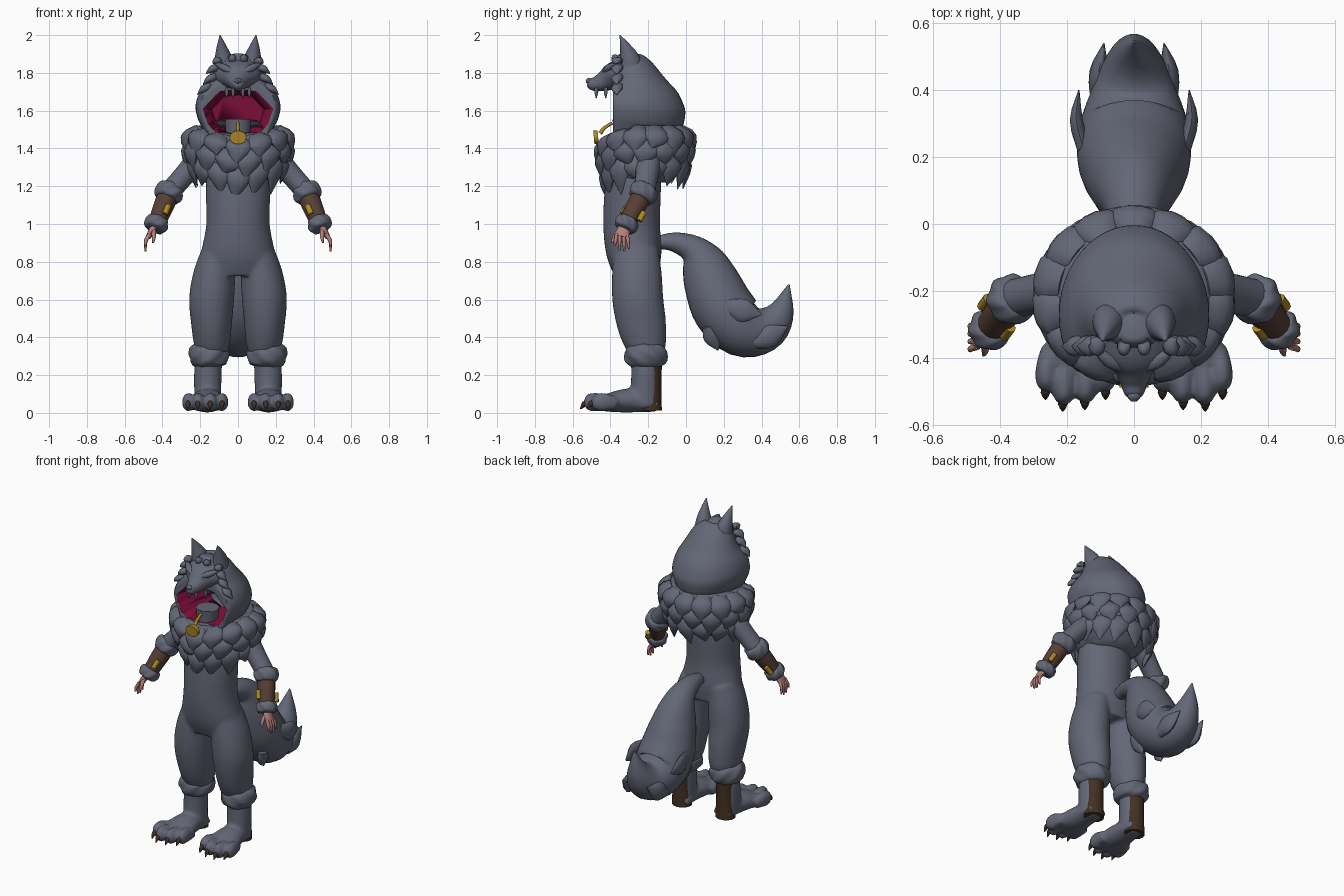
import bpy, bmesh, math, random
from mathutils import Vector

random.seed(4)
cube = bpy.data.objects.get("Cube")
if cube:
    bpy.data.objects.remove(cube)


def material(name, rgb):
    m = bpy.data.materials.new(name)
    m.use_nodes = True
    m.diffuse_color = (*rgb, 1)
    m.node_tree.nodes["Principled BSDF"].inputs["Base Color"].default_value = (*rgb, 1)
    return m


FUR = material("grey fur", (.125, .135, .18))
RED = material("crimson lining", (.2, .004, .04))
LEATHER = material("brown leather", (.095, .05, .035))
DARK = material("dark leather", (.055, .03, .016))
GOLD = material("gold", (.42, .25, .02))
SKIN = material("pink skin", (.45, .21, .19))
X, Y, Z = Vector((1, 0, 0)), Vector((0, 1, 0)), Vector((0, 0, 1))


def loft(bm, stations, side=X, n=16, steps=4, bump=0):
    """Smooth tube through (x, y, z, half width, half depth) stations."""
    p = [Vector(s) for s in stations]
    p = [p[0] * 2 - p[1]] + p + [p[-1] * 2 - p[-2]]
    path = []
    for a, b, c, d in zip(p, p[1:], p[2:], p[3:]):
        for k in range(steps):
            t = k / steps
            path.append((b * 2 + (c - a) * t + (a * 2 - b * 5 + c * 4 - d) * t * t
                         + (b * 3 - a - c * 3 + d) * t ** 3) / 2)
    path.append(p[-2])
    rings = []
    for i, s in enumerate(path):
        t = (path[min(i + 1, len(path) - 1)] - path[max(i - 1, 0)]).to_3d().normalized()
        u = (side - t * side.dot(t)).normalized()
        v = t.cross(u)
        ring = []
        for k in range(n):
            ang = math.tau * k / n
            f = 1 + bump * math.sin(6 * ang + i * .5)
            ring.append(bm.verts.new(s.to_3d() + f * (u * max(s[3], .002) * math.cos(ang)
                                                      + v * max(s[4], .002) * math.sin(ang))))
        rings.append(ring)
    for r, q in zip(rings, rings[1:]):
        for k in range(n):
            bm.faces.new((r[k], r[k - 1], q[k - 1], q[k]))
    bm.faces.new(rings[0])
    bm.faces.new(rings[-1])


def tuft(bm, base, tip, w, t, side=X, lift=(0, 0, 0)):
    base, tip = Vector(base), Vector(tip)
    mid = (base + tip) / 2 + Vector(lift)
    loft(bm, [(*base, w * .7, t), (*mid, w, t), (*tip, .002, .002)], side, 10, 3)


def finish(name, bm, mats, mirror=False, voxel=0):
    bmesh.ops.recalc_face_normals(bm, faces=bm.faces)
    me = bpy.data.meshes.new(name)
    bm.to_mesh(me)
    bm.free()
    for m in mats:
        me.materials.append(m)
    me.shade_smooth()
    me.set_sharp_from_angle(angle=math.radians(55))
    ob = bpy.data.objects.new(name, me)
    bpy.context.collection.objects.link(ob)
    if mirror:
        ob.modifiers.new("Mirror", 'MIRROR')
    if voxel:
        r = ob.modifiers.new("Remesh", 'REMESH')
        r.mode, r.voxel_size, r.use_smooth_shade = 'VOXEL', voxel, True
        ob.modifiers.new("Smooth", 'SMOOTH').iterations = 4
    return ob


def part(name, mat, stations, side=X, mirror=False, **kw):
    bm = bmesh.new()
    loft(bm, stations, side, **kw)
    return finish(name, bm, [mat], mirror)


# Suit body, legs and paws blended into one skin
bm = bmesh.new()
loft(bm, [(0, -.26, 1.42, .15, .13), (0, -.28, 1.2, .17, .148), (0, -.288, 1, .168, .15),
          (0, -.275, .85, .195, .147), (0, -.26, .74, .2, .12)], n=32)
for s in (-1, 1):
    loft(bm, [(s * x, y, z, a, b) for x, y, z, a, b in (
        (.1, -.265, .86, .09, .12), (.125, -.26, .73, .112, .132), (.14, -.255, .6, .119, .135),
        (.14, -.235, .47, .108, .13), (.14, -.215, .36, .095, .11), (.155, -.215, .28, .075, .08),
        (.16, -.215, .18, .073, .076), (.16, -.22, .03, .07, .08))], n=24)
    loft(bm, [(s * x, y, z, a, b) for x, y, z, a, b in (
        (.155, -.15, .04, .06, .035), (.16, -.28, .065, .08, .063), (.165, -.38, .058, .1, .055),
        (.17, -.46, .045, .1, .035))], n=20)
    for x, tip in ((.085, -.5), (.145, -.535), (.21, -.54), (.262, -.5)):
        x *= s
        loft(bm, [(x * .95, -.37, .05, .03, .035), (x, tip + .06, .058, .034, .05),
                  (x, tip + .02, .05, .03, .042), (x, tip, .045, .012, .015)], n=12)
finish("fur_suit_body", bm, [FUR], voxel=.011)

# Claws
bm = bmesh.new()
for x, tip in ((.085, -.525), (.147, -.555), (.213, -.56), (.265, -.525)):
    tuft(bm, (x, tip + .04, .055), (x, tip, .02), .014, .014, X, (0, 0, .01))
finish("toe_claws", bm, [DARK], True)

# Heel boots and shin cuffs
part("heel_boot", DARK, [(.16, -.186, .012, .064, .058), (.16, -.186, .13, .058, .056),
                         (.16, -.186, .25, .06, .058)], mirror=True)
part("shin_cuff", FUR, [(.15, -.212, .355, .08, .09), (.153, -.212, .33, .103, .11),
                        (.155, -.212, .29, .104, .112), (.158, -.212, .26, .09, .1),
                        (.158, -.212, .24, .06, .07)], mirror=True, n=36, bump=.04)

# Tail
bm = bmesh.new()
loft(bm, [(0, -.17, .9, .03, .03), (0, -.07, .905, .055, .05), (0, .03, .87, .08, .075),
          (0, .09, .795, .11, .12), (0, .14, .68, .145, .15), (0, .2, .55, .17, .165),
          (0, .3, .45, .162, .155), (0, .42, .45, .118, .125), (0, .5, .53, .07, .075),
          (0, .545, .68, .004, .004)], n=28)
for s in (-1, 1):
    tuft(bm, (s * .15, .22, .56), (s * .165, .4, .52), .06, .02, Z, (s * .015, 0, 0))
    tuft(bm, (s * .1, .36, .38), (s * .09, .54, .46), .06, .03, Z, (s * .01, 0, -.01))
    tuft(bm, (s * .1, .12, .46), (s * .07, .17, .33), .05, .025, Y)
finish("bushy_tail", bm, [FUR])

# Arms
part("upper_arm", FUR, [(.14, -.2, 1.43, .06, .06), (.23, -.2, 1.32, .066, .06),
                        (.3, -.21, 1.24, .06, .056), (.37, -.225, 1.16, .058, .056)], Y, True)
elbow, wrist = Vector((.365, -.225, 1.165)), Vector((.432, -.315, 1))
along = (wrist - elbow).normalized()
part("bracer", LEATHER, [(*elbow, .056, .056), (*((elbow + wrist) / 2), .053, .053),
                         (*wrist, .045, .045)], Y, True)


def cuff(name, c, radius, half):
    prof = ((-1, .6), (-.75, .93), (0, 1.05), (.75, .93), (1, .6))
    part(name, FUR, [(*(c + along * half * h), radius * r, radius * r) for h, r in prof],
         Y, True, n=36, bump=.05)


cuff("elbow_cuff", elbow, .071, .045)
cuff("wrist_cuff", wrist, .06, .035)
bm = bmesh.new()
for c in ((.378, -.322, 1.075), (.445, -.235, 1.04)):
    c = Vector(c)
    loft(bm, [(*(c - along * .028), .016, .016), (*(c + along * .028), .016, .016)],
         Vector((1, 1, 0)), 8, 1)
finish("bracer_buckles", bm, [GOLD], True)

# Hands
bm = bmesh.new()
loft(bm, [(.435, -.32, 1, .028, .02), (.455, -.332, .965, .036, .019),
          (.475, -.34, .93, .036, .014)], Y, 12)
for i in range(4):
    y = -.367 + .018 * i
    out = y + (i - 1.5) * .008
    drop = (.885, .86, .855, .868)[i]
    loft(bm, [(.468, y, .945, .01, .011), (.488, (y + out) / 2, .91, .0095, .01),
              (.49, out, drop, .005, .005)], Y, 8)
loft(bm, [(.448, -.35, .97, .012, .013), (.445, -.378, .935, .011, .011),
          (.45, -.392, .9, .005, .005)], Y, 8)
finish("hand", bm, [SKIN], True)

# Shaggy mane: a soft core with three rows of hanging tufts
bm = bmesh.new()
loft(bm, [(0, -.215, z, a, b) for z, a, b in (
    (1.22, .13, .13), (1.3, .215, .205), (1.42, .25, .225), (1.5, .235, .21), (1.52, .2, .18),
    (1.45, .15, .14))], n=32)
for top, low, r0, r1, r2, shift in ((1.37, 1.2, .74, .93, .84, 0), (1.44, 1.29, .84, 1.03, .97, .5),
                                    (1.5, 1.38, .8, 1.04, 1.08, 0)):
    count = 14
    for i in range(count):
        a = math.tau * (i + shift) / count - math.pi / 2
        side = Vector((-math.sin(a), math.cos(a), 0))

        def at(r, z):
            return Vector((.268 * r * math.cos(a), -.215 + .236 * r * math.sin(a), z))
        tip = at(r2, low + random.uniform(-.025, .025)) + side * random.uniform(-.03, .03)
        base = at(r0, top)
        mid = at(r1, (top + low) / 2 + .02)
        tuft(bm, base, tip, .07, .028, side, mid - (base + tip) / 2)
for v in bm.verts:
    if v.co.y < -.28:
        v.co.z -= .07 * max(0, 1 - abs(v.co.x) / .25)
finish("mane", bm, [FUR])

# Hood with a cut mouth opening
bm = bmesh.new()
loft(bm, [(0, (f + b) / 2, z, w, (b - f) / 2) for z, w, b, f in (
    (1.46, .14, -.07, -.45), (1.5, .18, -.03, -.52), (1.55, .21, -.01, -.54), (1.62, .225, -.005, -.54),
    (1.69, .207, -.04, -.5), (1.76, .165, -.12, -.43), (1.84, .122, -.19, -.4),
    (1.885, .075, -.25, -.37), (1.9, .02, -.28, -.34))], n=48)
for v in bm.verts:
    v.co.y = max(v.co.y, -.387)
hood = finish("hood", bm, [FUR, RED])
bm = bmesh.new()
half = [(0, 1.47), (.125, 1.483), (.165, 1.53), (.192, 1.61), (.1, 1.705), (0, 1.715)]
outline = half + [(-x, z) for x, z in half[-2:0:-1]]
front, back = [[bm.verts.new((x * k, y, 1.6 + (z - 1.6) * k)) for x, z in outline]
               for y, k in ((-.5, 1.06), (-.1, .72))]
for k in range(len(outline)):
    bm.faces.new((front[k], front[k - 1], back[k - 1], back[k]))
bm.faces.new(front)
bm.faces.new(back)
for f in bm.faces:
    f.material_index = 1
cutter = finish("mouth_cutter", bm, [FUR, RED])
cutter.hide_render = True
cutter.display_type = 'WIRE'
cut = hood.modifiers.new("Mouth", 'BOOLEAN')
cut.operation, cut.solver, cut.object = 'DIFFERENCE', 'EXACT', cutter
cutter.hide_set(True)

# Muzzle, brows and cheek fur
bm = bmesh.new()
loft(bm, [(0, -.33, 1.79, .13, .088), (0, -.385, 1.78, .112, .075), (0, -.43, 1.758, .065, .055),
          (0, -.475, 1.742, .042, .04), (0, -.51, 1.743, .028, .028), (0, -.522, 1.745, .012, .012)], n=24)
loft(bm, [(0, -.495, 1.755, .012, .01), (0, -.515, 1.757, .02, .016), (0, -.53, 1.755, .01, .008)], n=12)
for s in (-1, 1):
    tuft(bm, (s * .02, -.425, 1.80), (s * .13, -.36, 1.855), .02, .022, Z, (0, -.015, 0))
    for bx, bz, tx, tz in ((.12, 1.78, .185, 1.74), (.105, 1.83, .17, 1.795),
                           (.15, 1.73, .215, 1.685), (.1, 1.86, .135, 1.85), (.03, 1.86, .03, 1.895)):
        tuft(bm, (s * bx, -.35, bz), (s * tx, -.365, tz), .03, .02, Y, (0, -.01, .008))
    for x, y in ((.026, -.475), (.06, -.425)):
        tuft(bm, (s * x, y, 1.725), (s * x, y, 1.665), .01, .01)
finish("wolf_face", bm, [FUR])

# Ears and eyes
part("ear", FUR, [(.07, -.29, 1.82, .056, .065), (.078, -.3, 1.88, .046, .052),
                  (.088, -.325, 1.945, .024, .026), (.095, -.35, 2, .002, .002)], mirror=True)
part("eye", RED, [(.058, -.395, 1.785, .022, .022), (.06, -.417, 1.783, .02, .018),
                  (.06, -.428, 1.783, .006, .006)], mirror=True)

# Collar inside the hood and pendant
collar = part("collar_band", FUR, [(0, -.32, 1.44, .06, .06), (0, -.32, 1.52, .068, .066),
                                   (0, -.32, 1.555, .07, .068), (0, -.32, 1.51, .052, .05)], n=24)
part("pendant", GOLD, [(0, -.465, 1.46, .044, .036), (0, -.488, 1.458, .044, .036)], n=20, steps=1)
part("pendant_loop", GOLD, [(0, -.455, 1.48, .012, .012), (0, -.43, 1.51, .009, .009),
                            (0, -.39, 1.535, .008, .008)], n=8)
